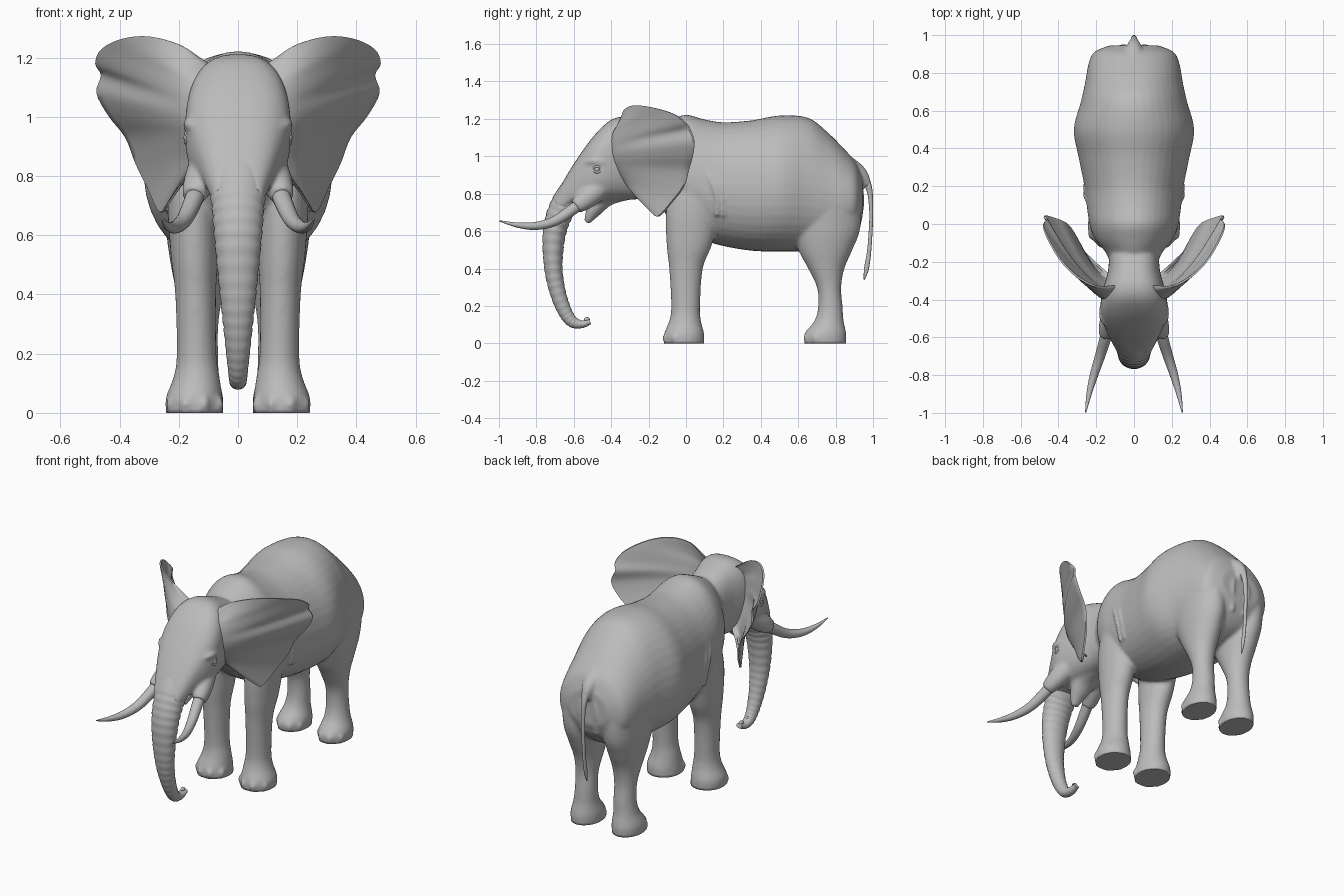
import bpy, bmesh, math
from mathutils import Vector

hide = bpy.data.materials.new("grey_hide")
hide.diffuse_color = (0.5, 0.5, 0.5, 1)
X, Y, Z = Vector((1, 0, 0)), Vector((0, 1, 0)), Vector((0, 0, 1))


def spline(pts, n):
    """Catmull-Rom curve through stations of any dimension."""
    out = []
    for i in range(len(pts) - 1):
        p0, p1, p2, p3 = (pts[max(0, min(len(pts) - 1, i + k))] for k in (-1, 0, 1, 2))
        for j in range(n):
            t = j / n
            out.append([0.5 * (2 * b + (c - a) * t + (2 * a - 5 * b + 4 * c - d) * t * t
                               + (3 * b - a - 3 * c + d) * t ** 3)
                        for a, b, c, d in zip(p0, p1, p2, p3)])
    return out + [list(pts[-1])]


def skin(bm, rings):
    """Bridge a row of closed rings and cap both ends."""
    for r, q in zip(rings, rings[1:]):
        for i in range(len(r)):
            j = (i + 1) % len(r)
            bm.faces.new((r[i], r[j], q[j], q[i]))
    bm.faces.new(rings[0])
    bm.faces.new(rings[-1])


def loft(bm, pts, n=5, sides=28, normal=None, power=2.0, egg=0.0, side=1, ridges=None):
    """Closed tube through stations (x, y, z, half width, half depth)."""
    st = spline(pts, n)
    rings = []
    for i, (x, y, z, a, b) in enumerate(st):
        nxt, prv = st[min(i + 1, len(st) - 1)], st[max(i - 1, 0)]
        t = normal or (Vector(nxt[:3]) - Vector(prv[:3])).normalized()
        u = (X - t * X.dot(t)).normalized()
        v = u.cross(t)
        k = 0.955 if ridges and i > ridges and i % 4 == 0 else 1.0
        ring = []
        for s in range(sides):
            c, d = math.cos(2 * math.pi * s / sides), math.sin(2 * math.pi * s / sides)
            cu = math.copysign(abs(c) ** (2 / power), c) * (1 - egg * d)
            dv = math.copysign(abs(d) ** (2 / power), d)
            p = Vector((x, y, z)) + u * (a * k * cu) + v * (b * k * dv)
            p.x *= side
            ring.append(bm.verts.new(p))
        rings.append(ring)
    skin(bm, rings)


def ball(bm, centre, size, side=1):
    vs = bmesh.ops.create_uvsphere(bm, u_segments=16, v_segments=10, radius=1)["verts"]
    for v in vs:
        v.co = Vector([c + s * p for c, s, p in zip(centre, size, v.co)])
        v.co.x *= side


def finish(bm, name, mods=()):
    bmesh.ops.recalc_face_normals(bm, faces=bm.faces)
    me = bpy.data.meshes.new(name)
    bm.to_mesh(me)
    bm.free()
    ob = bpy.data.objects.new(name, me)
    bpy.context.collection.objects.link(ob)
    me.materials.append(hide)
    bpy.ops.object.select_all(action='DESELECT')
    ob.select_set(True)
    bpy.context.view_layer.objects.active = ob
    for kind, props in mods:
        m = ob.modifiers.new(kind.lower(), kind)
        for key, val in props.items():
            setattr(m, key, val)
        bpy.ops.object.modifier_apply(modifier=m.name)
    bpy.ops.object.shade_smooth_by_angle(angle=math.radians(50))
    return ob


def slabs(rows):
    """Stations from (y, top, bottom, half width)."""
    return [(0, y, (t + b) / 2, w, (t - b) / 2) for y, t, b, w in rows]


# --- body: torso, head, jaw and legs fused into one skin
bm = bmesh.new()
loft(bm, slabs([(-.22, 1.12, .80, .12), (-.15, 1.16, .74, .15), (-.08, 1.195, .66, .205),
                (0, 1.222, .60, .235), (.1, 1.197, .55, .25), (.2, 1.182, .52, .262),
                (.35, 1.192, .495, .292), (.5, 1.218, .49, .318), (.65, 1.207, .49, .28),
                (.75, 1.135, .50, .258), (.85, 1.035, .54, .24), (.91, .965, .60, .21),
                (.945, .88, .68, .13)]),
     sides=40, normal=Y, power=2.1, egg=.08)
loft(bm, slabs([(-.70, .78, .69, .08), (-.66, .86, .69, .10), (-.60, .96, .735, .13),
                (-.53, 1.062, .745, .162), (-.47, 1.135, .745, .178), (-.40, 1.195, .755, .175),
                (-.33, 1.212, .765, .16), (-.25, 1.19, .77, .138), (-.15, 1.15, .76, .13)]),
     sides=40, normal=Y, power=2.6)
loft(bm, [(0, -.3, .83, .09, .06), (0, -.42, .785, .08, .05),
          (0, -.49, .715, .055, .042), (0, -.53, .645, .022, .016)])
# tail root
loft(bm, [(0, .82, .98, .06, .05), (0, .90, .93, .05, .045), (0, .945, .89, .035, .035),
          (0, .972, .84, .02, .02)])

front_leg = [(.145, -.01, -.01, .097, .107), (.148, -.01, .05, .096, .107),
             (.14, -.005, .12, .078, .085), (.14, -.002, .2, .067, .077),
             (.143, 0, .4, .069, .09), (.147, .018, .53, .08, .122),
             (.15, .035, .7, .088, .142), (.14, .05, .85, .09, .13), (.12, .05, 1.0, .07, .1)]
back_leg = [(.138, .745, -.01, .085, .11), (.138, .745, .05, .088, .112),
            (.134, .765, .12, .07, .078), (.13, .772, .2, .063, .065),
            (.13, .765, .3, .064, .065), (.13, .75, .4, .078, .097),
            (.132, .745, .5, .095, .145), (.135, .748, .62, .108, .185),
            (.135, .755, .8, .115, .175), (.12, .75, .95, .09, .12)]
for s in (1, -1):
    for leg in (front_leg, back_leg):
        loft(bm, leg, normal=Z, side=s)
        # toenails
        fx, fy, _, a, b = leg[0]
        for ang in (-60, -20, 20, 60):
            r = math.radians(ang)
            ball(bm, (fx + a * .93 * math.sin(r), fy - b * .95 * math.cos(r), .028),
                 (.02, .02, .028), s)
    # tusk socket and cheek
    loft(bm, [(.09, -.42, .87, .06, .06), (.12, -.50, .80, .058, .06),
              (.14, -.55, .76, .048, .052), (.15, -.59, .73, .038, .04)], side=s)
    # brow ridge above the eye
    loft(bm, [(.13, -.55, .955, .012, .012), (.165, -.50, .975, .018, .018),
              (.17, -.44, .965, .014, .014)], side=s)
    # skin folds behind the shoulder
    for dy in (0, .035):
        loft(bm, [(.215, .08 + dy, .97, .01, .01), (.247, .135 + dy, .87, .018, .014),
                  (.252, .165 + dy, .78, .018, .014), (.24, .165 + dy, .68, .01, .01)],
             sides=12, side=s)
    # folds under the tail
    for k in range(3):
        loft(bm, [(.03 + .04 * k, .93 - .008 * k, .88, .01, .01),
                  (.055 + .05 * k, .938 - .022 * k, .76, .016, .016),
                  (.04 + .05 * k, .925 - .015 * k, .62, .01, .01)], sides=12, side=s)
body = finish(bm, "body", [("REMESH", dict(mode='VOXEL', voxel_size=.0095)),
                           ("SMOOTH", dict(factor=.5, iterations=6))])
for v in body.data.vertices:
    v.co.z = max(v.co.z, 0) if v.co.z > .006 else 0

# --- trunk with ring wrinkles
bm = bmesh.new()
loft(bm, [(0, -.53, .90, .10, .07), (0, -.612, .80, .103, .074), (0, -.672, .70, .09, .07),
          (0, -.705, .58, .08, .062), (0, -.71, .42, .064, .05), (0, -.69, .29, .05, .044),
          (0, -.652, .18, .038, .038), (0, -.61, .118, .031, .032),
          (0, -.56, .102, .027, .022), (0, -.512, .115, .02, .014)], n=12, ridges=16)
ball(bm, (0, -.53, .128), (.012, .016, .012))
finish(bm, "trunk")

# --- tail
bm = bmesh.new()
loft(bm, [(0, .90, .91, .03, .028), (0, .95, .89, .024, .024), (0, .978, .83, .017, .017),
          (0, .988, .76, .012, .012), (0, .99, .66, .011, .01), (0, .98, .5, .009, .011),
          (0, .965, .40, .008, .013), (0, .953, .34, .003, .003)], sides=16)
finish(bm, "tail")

# ear: line where it grows from the head, and its free edge, both top to bottom
ear_root = [(.07, -.33, 1.16), (.12, -.38, 1.11), (.13, -.38, 1.0), (.13, -.34, .90),
            (.12, -.28, .82)]
ear_edge = [(.13, -.33, 1.20), (.20, -.33, 1.245), (.30, -.28, 1.272), (.39, -.19, 1.264),
            (.46, -.07, 1.23), (.482, 0, 1.18), (.462, .025, 1.14), (.478, .045, 1.08),
            (.435, .035, 1.0), (.38, .015, .93), (.345, -.01, .84), (.305, -.07, .76),
            (.262, -.15, .675), (.225, -.185, .73), (.18, -.23, .79)]

for s, label in ((1, "left"), (-1, "right")):
    # --- ear: flat cross-sections swept from the top edge round to the lobe
    bm = bmesh.new()
    edge = [Vector(p) for p in spline(ear_edge, 4)]
    root = [Vector(p) for p in spline(ear_root, 14)]
    fore = Vector((.5, -.85, .1)).normalized()
    steps, rings = 12, []
    for i, e in enumerate(edge):
        w = math.sin(math.pi * i / (len(edge) - 1))
        r = root[i]
        front, back = [], []
        for k in range(steps + 1):
            t = k / steps
            p = r.lerp(e, t) + fore * (.045 * w * math.sin(math.pi * t ** .75))
            thick = .006 + .026 * w * (1 - t) ** 2
            for row, d in ((front, thick), (back, -thick)):
                q = p + fore * d
                row.append(bm.verts.new((q.x * s, q.y, q.z)))
        rings.append(front + back[::-1])
    skin(bm, rings)
    finish(bm, label + "_ear", [("SMOOTH", dict(factor=.3, iterations=2))])

    # --- tusk
    bm = bmesh.new()
    loft(bm, [(.13, -.52, .775, .03, .03), (.15, -.60, .72, .031, .031),
              (.18, -.70, .655, .027, .027), (.212, -.80, .628, .022, .022),
              (.238, -.90, .632, .014, .014), (.256, -.998, .655, .003, .003)],
         sides=18, side=s)
    finish(bm, label + "_tusk")

    # --- eye with upper and lower lids
    bm = bmesh.new()
    ball(bm, (.166, -.475, .93), (.018, .018, .016), s)
    for dz in (-.016, .016):
        loft(bm, [(.166, -.505, .93, .003, .003), (.176, -.475, .93 + dz, .007, .007),
                  (.172, -.445, .93, .003, .003)], sides=10, side=s)
    finish(bm, label + "_eye")
